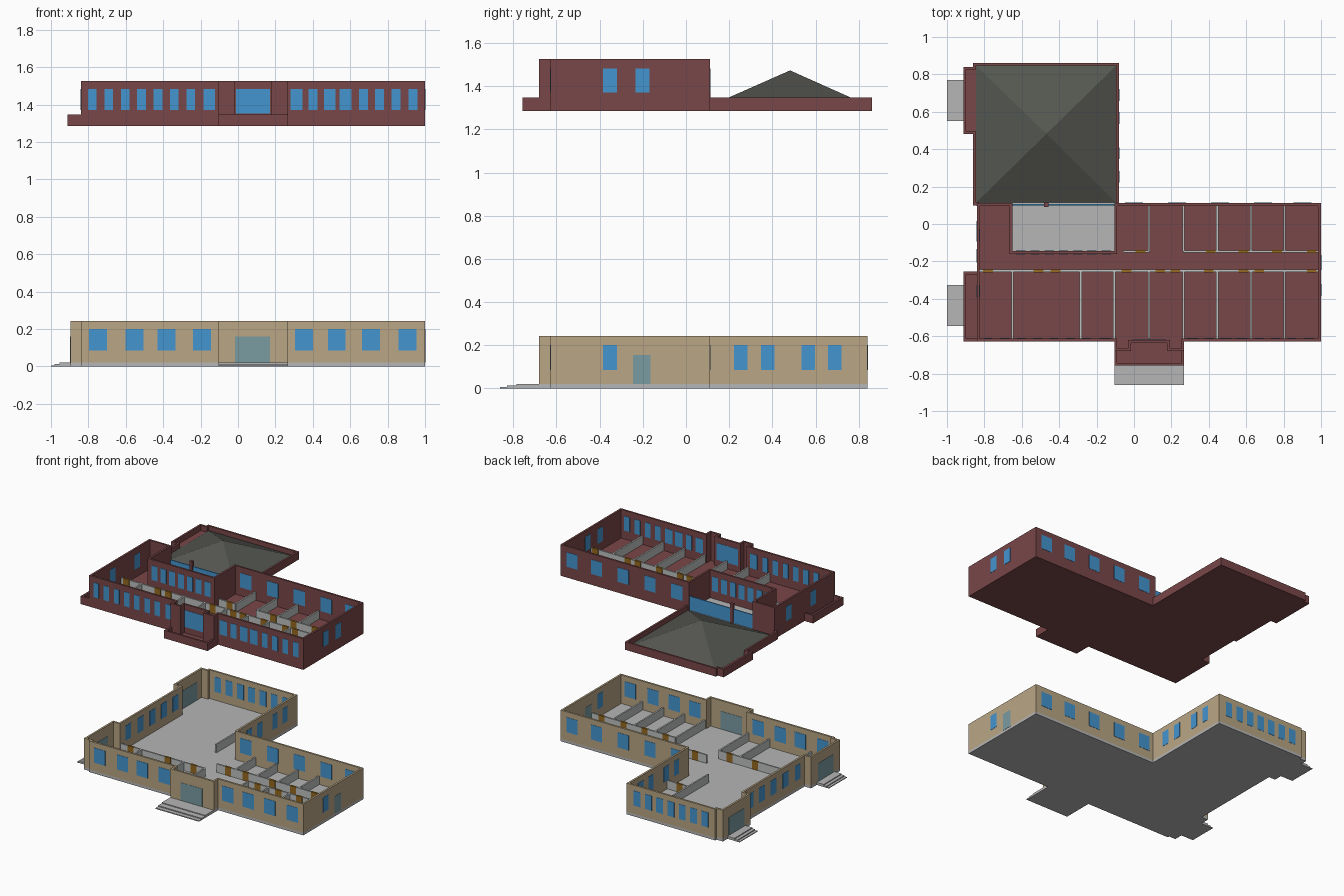
import bpy, bmesh

if "Cube" in bpy.data.objects:
    bpy.data.objects.remove(bpy.data.objects["Cube"])

def material(name, r, g, b):
    m = bpy.data.materials.new(name)
    m.diffuse_color = [((c / 255 + 0.055) / 1.055) ** 2.4 for c in (r, g, b)] + [1]
    m.use_nodes = True
    m.node_tree.nodes["Principled BSDF"].inputs["Base Color"].default_value = m.diffuse_color
    return m

TAN = material("tan wall", 186, 166, 133)
RED = material("red brick", 122, 71, 72)
BLUE = material("window blue", 68, 149, 208)
TEAL = material("door glass", 122, 156, 162)
GREY = material("concrete grey", 182, 182, 182)
PART = material("partition grey", 190, 194, 192)
ROOF = material("roof slate", 84, 86, 80)
WOOD = material("door brown", 150, 106, 32)
T = 0.015

def finish(name, bm, mat):
    bmesh.ops.recalc_face_normals(bm, faces=bm.faces[:])
    me = bpy.data.meshes.new(name)
    bm.to_mesh(me)
    bm.free()
    me.materials.append(mat)
    bpy.context.collection.objects.link(bpy.data.objects.new(name, me))

def boxes(name, mat, items):
    """Several boxes (x0, x1, y0, y1, z0, z1) in one object."""
    bm = bmesh.new()
    for x0, x1, y0, y1, z0, z1 in items:
        vs = bmesh.ops.create_cube(bm, size=1)["verts"]
        for v in vs:
            v.co = (x1 if v.co.x > 0 else x0, y1 if v.co.y > 0 else y0, z1 if v.co.z > 0 else z0)
    finish(name, bm, mat)

def slab(name, mat, pts, z0, z1):
    bm = bmesh.new()
    f = bm.faces.new([bm.verts.new((x, y, z0)) for x, y in pts])
    ext = bmesh.ops.extrude_face_region(bm, geom=[f])["geom"]
    for v in ext:
        if isinstance(v, bmesh.types.BMVert):
            v.co.z = z1
    if len([g for g in bm.faces if all(abs(v.co.z - z0) < 1e-6 for v in g.verts)]) == 0:
        bm.faces.new([v for v in f.verts])
    finish(name, bm, mat)

def ring(name, mat, pts, z0, z1, t=T):
    """Hollow wall following a right-angled anticlockwise outline."""
    n = len(pts)
    inner = []
    for i, (x, y) in enumerate(pts):
        dx, dy = 0, 0
        for p, q in ((pts[i - 1], pts[i]), (pts[i], pts[(i + 1) % n])):
            ex, ey = q[0] - p[0], q[1] - p[1]
            if abs(ex) > abs(ey):
                dy = t if ex > 0 else -t
            else:
                dx = -t if ey > 0 else t
        inner.append((x + dx, y + dy))
    bm = bmesh.new()
    loops = [[bm.verts.new((x, y, z)) for x, y in p]
             for p, z in ((pts, z0), (pts, z1), (inner, z1), (inner, z0))]
    for k in range(4):
        a, b = loops[k], loops[(k + 1) % 4]
        for i in range(n):
            j = (i + 1) % n
            bm.faces.new((a[i], a[j], b[j], b[i]))
    finish(name, bm, mat)

def panes(axis, outer, side, spans, z0, z1):
    """Thin plates on both faces of a wall; side = outward direction."""
    out = []
    for a, b in spans:
        for f in (outer, outer - side * T):
            lo, hi = f - 0.002, f + 0.002
            out.append((lo, hi, a, b, z0, z1) if axis == 'x' else (a, b, lo, hi, z0, z1))
    return out

def spans(centres, w):
    return [(c - w / 2, c + w / 2) for c in centres]

def partitions(name, z, rows, cols, doors):
    """Low inner walls: rows (y, x0, x1), cols (x, y0, y1), doors (x, y)."""
    h, t = z + 0.065, 0.006
    boxes(name + "_partitions", PART,
          [(a, b, y - t, y + t, z, h) for y, a, b in rows] +
          [(x - t, x + t, a, b, z, h) for x, a, b in cols])
    boxes(name + "_inner_doors", WOOD,
          [(x - .026, x + .026, y - t - .002, y + t + .002, z, h + .001) for x, y in doors])

# ---------------- lower floor ----------------
low = [(-.84, -.627), (-.105, -.627), (-.105, -.68), (.268, -.68), (.268, -.627), (1, -.627),
       (1, .112), (-.08, .112), (-.08, .842), (-.84, .842), (-.84, .825), (-.895, .825),
       (-.895, .485), (-.84, .485), (-.84, -.255), (-.895, -.255), (-.895, -.612), (-.84, -.612)]
slab("lower_floor_slab", GREY, low, 0, .02)
ring("lower_walls", TAN, low, .02, .242)

# entrance steps
steps = [(-.105, .268, y, -.68, 0, z) for y, z in ((-.785, .02), (-.83, .014), (-.862, .007))]
for a, b in ((-.545, -.325), (.55, .77)):
    steps += [(x, -.895, a, b, 0, z) for x, z in ((-.955, .02), (-.98, .013), (-1, .006))]
boxes("entrance_steps", GREY, steps)

# lower windows and glass doors
Z = (.085, .2)
boxes("lower_windows", BLUE,
      panes('y', -.627, -1, spans([-.748, -.553, -.383, -.193, .352, .528, .712, .907], .096), *Z) +
      panes('y', .112, 1, spans([0, .23, .46, .69, .9], .096), *Z) +
      panes('y', .842, 1, spans([-.17 - .097 * i for i in range(7)], .058), *Z) +
      panes('x', -.08, 1, spans([.253, .378, .566, .69], .063), *Z) +
      panes('x', 1, 1, [(-.385, -.32)], *Z) +
      panes('x', -.84, -1, spans([-.17, -.02, .13, .27, .41], .07), *Z))
boxes("glass_doors", TEAL,
      panes('y', -.68, -1, [(-.015, .17)], .021, .16) +
      panes('x', -.895, -1, [(-.53, -.34), (.565, .755)], .021, .16) +
      panes('x', 1, 1, [(-.245, -.165)], .021, .155))

# lower rooms
partitions("lower", .02,
           [(-.255, -.84, -.105), (-.255, .268, .985), (-.145, -.08, .985), (.36, -.27, -.095)],
           [(x, -.612, -.255) for x in (-.65, -.285, -.105, .268, .445, .625, .805)] +
           [(x, -.145, .097) for x in (.08, .265, .445, .625, .805)] +
           [(-.27, .112, .6)],
           [(x, -.255) for x in (-.74, -.42, -.2, .35, .53, .71, .9)] +
           [(x, -.145) for x in (.02, .17, .4, .58, .76, .94)] + [(-.2, .36)])

# ---------------- upper floor ----------------
B = 1.285
up = [(-.84, -.627), (-.105, -.627), (-.105, -.757), (.268, -.757), (.268, -.627), (1, -.627),
      (1, .112), (-.08, .112), (-.08, .862), (-.86, .862), (-.86, .84), (-.912, .84),
      (-.912, .48), (-.86, .48), (-.86, .1), (-.84, .1), (-.84, -.255), (-.912, -.255),
      (-.912, -.627)]
slab("upper_floor_slab", RED, up[1:], B, B + .02)
ring("low_parapet", RED, up[1:], B, 1.347)

# tall walls wrap around the sunken terrace and fold at the entrance piers
tall = [(-.84, -.627), (-.105, -.627), (-.105, -.68), (-.017, -.68), (-.017, -.635), (.177, -.635),
        (.177, -.68), (.268, -.68), (.268, -.627), (1, -.627), (1, .112), (-.105, .112),
        (-.105, -.145), (-.65, -.145), (-.65, .112), (-.84, .112)]
ring("upper_walls", RED, tall, B + .01, 1.527)

# terrace floor, glass screen and post
boxes("terrace_floor", GREY, [(-.65, -.105, -.145, .112, B + .02, B + .026)])
boxes("terrace_screen", BLUE, [(-.65, -.105, .1, .108, B + .02, 1.42)])
boxes("terrace_post", RED, [(-.482, -.458, .092, .114, B + .02, 1.46)])

# upper windows
Z = (1.37, 1.482)
boxes("upper_windows", BLUE,
      panes('y', -.627, -1, spans([-.78, -.69, -.603, -.516, -.428, -.34, -.252], .046) +
            spans([-.153, .313, .49, .575], .062) + spans([.402, .67, .757, .845, .935], .048), *Z) +
      panes('y', -.635, -1, [(-.012, .172)], 1.352, 1.482) +
      panes('y', .112, 1, spans([0, .23, .46, .69, .9], .096), *Z) +
      panes('x', 1, 1, [(-.385, -.32), (-.235, -.17)], *Z) +
      panes('x', -.84, -1, spans([-.36, -.06], .066), *Z) +
      panes('y', -.145, 1, spans([-.605 + .076 * i for i in range(7)], .05), *Z))

# upper rooms
partitions("upper", B + .02,
           [(-.25, -.825, .985), (-.147, -.06, .08), (-.147, .265, .985)],
           [(x, -.612, -.25) for x in (-.65, -.285, -.105, .08, .265, .445, .625, .805)] +
           [(x, -.147, .097) for x in (.08, .265, .445, .625, .805)],
           [(x, -.25) for x in (-.78, -.51, -.42, -.04, .14, .22, .4, .585, .67, .95)] +
           [(x, -.147) for x in (.035, .41, .585, .765, .95)])

# hipped roof over the wing
bm = bmesh.new()
base = [bm.verts.new((x, y, 1.31)) for x, y in ((-.845, .113), (-.095, .113), (-.095, .847), (-.845, .847))]
top = bm.verts.new((-.468, .482, 1.473))
bm.faces.new(base)
for i in range(4):
    bm.faces.new((base[i], base[(i + 1) % 4], top))
finish("wing_roof", bm, ROOF)
